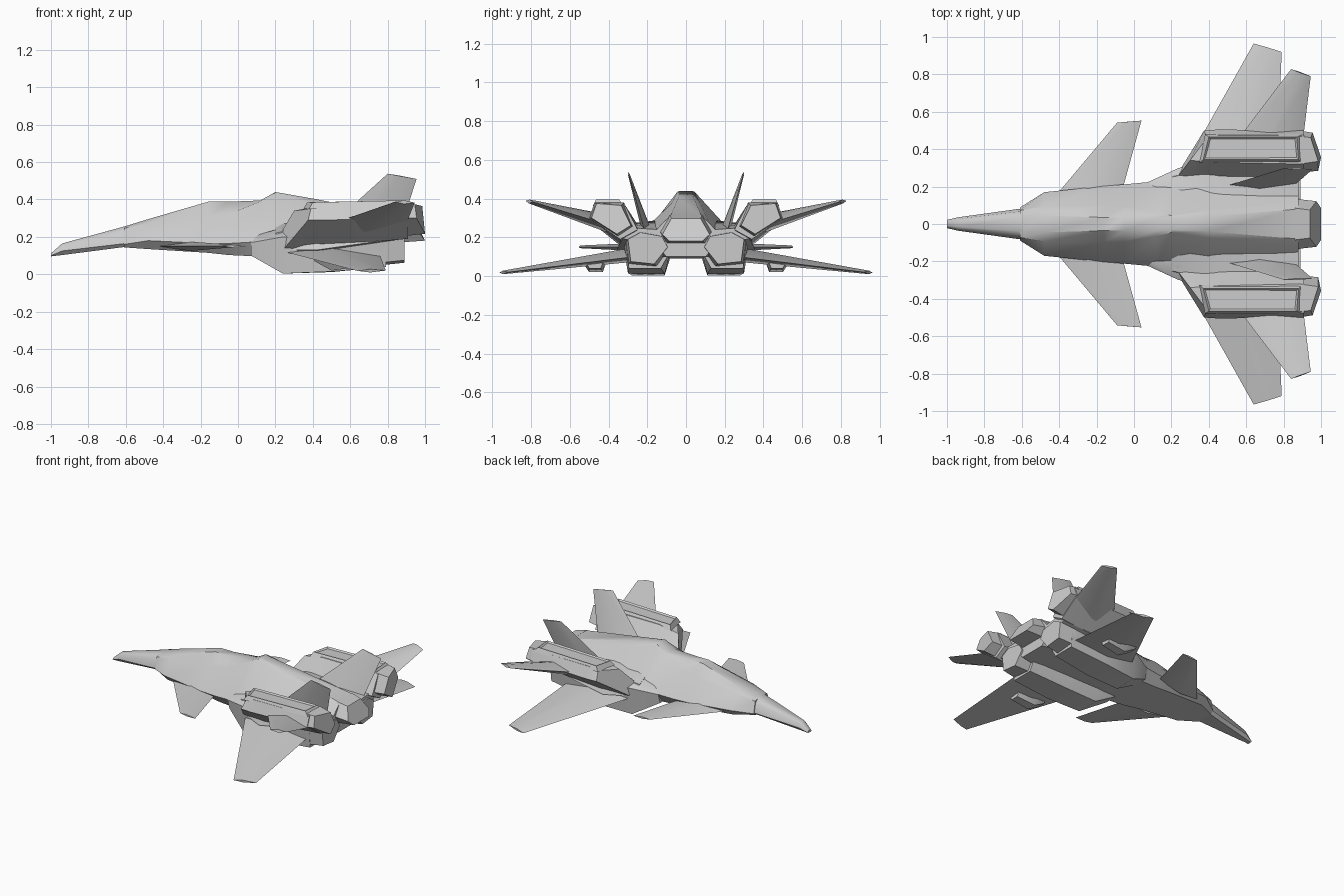
import bpy, bmesh
from mathutils import Vector as V


def finish(name, bm, mirror):
    bmesh.ops.recalc_face_normals(bm, faces=bm.faces[:])
    me = bpy.data.meshes.new(name)
    bm.to_mesh(me)
    bm.free()
    ob = bpy.data.objects.new(name, me)
    bpy.context.collection.objects.link(ob)
    if mirror:
        m = ob.modifiers.new("mirror", 'MIRROR')
        m.use_axis = (False, True, False)
    bpy.ops.object.select_all(action='DESELECT')
    ob.select_set(True)
    bpy.context.view_layer.objects.active = ob
    bpy.ops.object.shade_smooth_by_angle(angle=0.7)
    return ob


def loft(name, rings, mirror=True, recess=False):
    """Skin rings of 3D points; recess sinks the last cap as a panel."""
    bm = bmesh.new()
    vs = [[bm.verts.new(p) for p in r] for r in rings]
    n = len(rings[0])
    for a, b in zip(vs, vs[1:]):
        for i in range(n):
            j = (i + 1) % n
            bm.faces.new((a[i], a[j], b[j], b[i]))
    bm.faces.new(vs[0])
    cap = bm.faces.new(vs[-1])
    bmesh.ops.recalc_face_normals(bm, faces=bm.faces[:])
    if recess:
        bmesh.ops.inset_individual(bm, faces=[cap], thickness=.014, depth=-.01)
    return finish(name, bm, mirror)


def sym(x, half):
    """Full ring across the centre line from a half section of (y, z)."""
    return [(x, y, z) for y, z in half] + [(x, -y, z) for y, z in reversed(half)]


def at(x, pts):
    return [(x, y, z) for y, z in pts]


def wing(name, root_le, root_te, tip_le, tip_te, t_root, t_tip):
    """Diamond-section wing panel."""
    rings = []
    span = V(tip_le) - V(root_le)
    for le, te, t in ((root_le, root_te, t_root), (tip_le, tip_te, t_tip)):
        le, te = V(le), V(te)
        up = (te - le).cross(span).normalized() * t / 2
        mid = le.lerp(te, 0.45)
        rings.append([le, mid + up, te, mid - up])
    return loft(name, rings)


# Nose cone
loft("nose", [
    sym(-1.0, [(.01, .112), (.017, .108), (.022, .1), (.012, .096)]),
    sym(-.94, [(.015, .165), (.028, .155), (.036, .125), (.02, .103)]),
    sym(-.6, [(.04, .258), (.068, .235), (.083, .165), (.06, .147)])], mirror=False)

# Fuselage with canopy ridge and dorsal hump
hull = [
    (-.61, (.038, .255), (.072, .245), (.088, .16), (.065, .144)),
    (-.48, (.045, .295), (.095, .275), (.17, .18), (.13, .135)),
    (-.16, (.035, .388), (.098, .31), (.203, .165), (.15, .115)),
    (-.05, (.035, .388), (.095, .322), (.212, .165), (.16, .103)),
    (.12, (.035, .395), (.065, .39), (.228, .175), (.17, .095)),
    (.2, (.03, .44), (.045, .435), (.24, .18), (.2, .09)),
    (.4, (.04, .405), (.075, .375), (.26, .2), (.2, .09)),
    (.88, (.08, .31), (.12, .275), (.19, .195), (.1, .1))]
loft("fuselage", [sym(s[0], s[1:]) for s in hull], mirror=False)

# Central exhaust, cut on a slant
half0 = [(.86, .085, .315), (.86, .135, .23), (.86, .1, .17)]
half1 = [(.94, .075, .298), (.975, .122, .215), (1.0, .085, .18)]
loft("centre_nozzle", [h + [(x, -y, z) for x, y, z in reversed(h)] for h in (half0, half1)],
     mirror=False)

# Lower engine pods
loft("lower_engine", [
    at(.07, [(.1, .2), (.19, .2), (.222, .17), (.2, .1), (.1, .1), (.09, .15)]),
    at(.24, [(.1, .24), (.22, .25), (.3, .2), (.28, .004), (.11, .004), (.08, .1)]),
    at(.5, [(.1, .24), (.22, .25), (.33, .2), (.3, .015), (.11, .012), (.08, .1)]),
    at(.79, [(.1, .22), (.22, .245), (.31, .2), (.295, .04), (.13, .04), (.08, .13)])])
loft("lower_nozzle", [
    at(.76, [(.12, .22), (.24, .24), (.315, .2), (.297, .062), (.15, .048), (.083, .15)]),
    at(.89, [(.125, .205), (.235, .225), (.3, .19), (.285, .075), (.165, .062), (.095, .15)])])

# Upper engine nacelles with slanted intakes
nac = [(.25, .24), (.32, .375), (.475, .375), (.5, .3), (.34, .19)]
loft("upper_nacelle", [
    [(.24, .26, .24), (.3, .34, .34), (.39, .46, .35), (.375, .5, .29), (.24, .28, .13)],
    at(.45, [(.24, .25), (.33, .37), (.475, .37), (.505, .29), (.33, .15)]),
    at(.91, nac)])
loft("upper_nozzle", [
    at(.88, [(.272, .255), (.32, .38), (.47, .38), (.5, .3), (.35, .203)]),
    [(.985, .285, .262), (.985, .335, .365), (.945, .462, .375), (.955, .488, .3), (1.0, .357, .217)]])

# Shoulder blending the nacelle into the fuselage
loft("nacelle_shoulder", [
    at(.2, [(.14, .27), (.25, .22), (.25, .13), (.14, .13)]),
    at(.42, [(.14, .29), (.3, .27), (.36, .13), (.14, .1)]),
    at(.88, [(.14, .24), (.29, .25), (.33, .195), (.14, .15)])])

# Framed panels on top of the nacelles
loft("nacelle_panel", [
    [(.35, .325, .35), (.9, .325, .365), (.9, .48, .365), (.38, .48, .35)],
    [(.37, .345, .385), (.88, .345, .395), (.87, .465, .395), (.4, .465, .385)]],
    recess=True)

# Wings, canards and fins
wing("main_wing", (.25, .27, .12), (.76, .27, .1), (.64, .965, .018), (.79, .92, .02), .075, .018)
wing("upper_wing", (.5, .38, .27), (.9, .42, .27), (.84, .828, .388), (.945, .79, .383), .09, .02)
wing("canard", (-.42, .15, .15), (-.06, .19, .15), (-.09, .542, .152), (.04, .553, .15), .05, .014)
wing("tail_fin", (.45, .19, .22), (.86, .21, .22), (.8, .298, .538), (.955, .292, .51), .05, .01)

# Stores under the main wings
loft("wing_store", [
    at(.41, [(.42, .095), (.52, .085), (.5, .07), (.44, .07)]),
    at(.5, [(.4, .1), (.54, .08), (.5, .02), (.43, .02)]),
    at(.64, [(.42, .095), (.52, .08), (.5, .04), (.44, .04)])])
